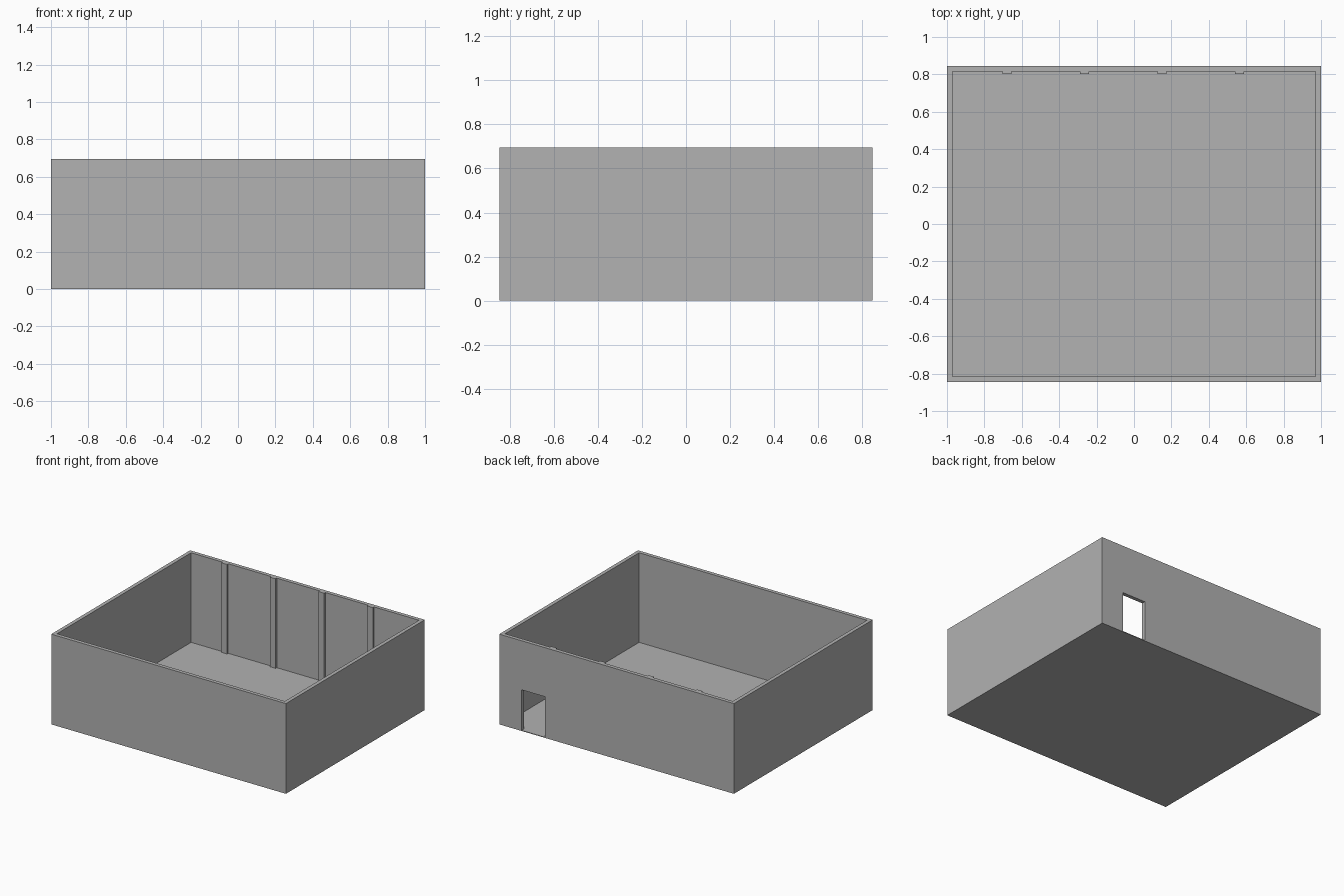
import bpy
import bmesh

# Remove the default cube only
default = bpy.data.objects.get("Cube")
if default:
    bpy.data.objects.remove(default, do_unlink=True)

X, Y, TOP = 1.0, 0.845, 0.695    # outer half sizes and height
WALL, FLOOR = 0.029, 0.005       # wall and floor thickness
DOOR_L, DOOR_R, DOOR_TOP = 0.61, 0.81, 0.317

grey = bpy.data.materials.new("plain grey")
grey.use_nodes = True
colour = (0.445, 0.445, 0.445, 1)
grey.diffuse_color = colour
grey.node_tree.nodes["Principled BSDF"].inputs["Base Color"].default_value = colour


def add_object(name, bm):
    bmesh.ops.recalc_face_normals(bm, faces=bm.faces)
    mesh = bpy.data.meshes.new(name)
    bm.to_mesh(mesh)
    bm.free()
    mesh.materials.append(grey)
    obj = bpy.data.objects.new(name, mesh)
    bpy.context.collection.objects.link(obj)
    return obj


def box(name, low, high):
    bm = bmesh.new()
    bmesh.ops.create_cube(bm, size=1)
    for v in bm.verts:
        v.co = [high[i] if v.co[i] > 0 else low[i] for i in range(3)]
    return add_object(name, bm)


def rectangle(bm, x, y):
    corners = ((-x, -y), (x, -y), (x, y), (-x, y))
    return [bm.verts.new((a, b, FLOOR)) for a, b in corners]


# Floor slab
box("floor", (-X, -Y, 0), (X, Y, FLOOR))

# Wall ring, extruded from a mitred plan
bm = bmesh.new()
outer = rectangle(bm, X, Y)
inner = rectangle(bm, X - WALL, Y - WALL)
for i in range(4):
    j = (i + 1) % 4
    bm.faces.new((outer[i], outer[j], inner[j], inner[i]))
ring = bmesh.ops.extrude_face_region(bm, geom=bm.faces[:])
for v in ring["geom"]:
    if isinstance(v, bmesh.types.BMVert):
        v.co.z = TOP
walls = add_object("walls", bm)

# Doorway through the back wall
cutter = box("doorway_cutter", (DOOR_L, Y - 2 * WALL, -0.1), (DOOR_R, Y + WALL, DOOR_TOP))
cutter.hide_render = True
cutter.hide_viewport = True
cut = walls.modifiers.new("doorway", "BOOLEAN")
cut.operation = "DIFFERENCE"
cut.solver = "EXACT"
cut.object = cutter

# Pilasters on the inside of the back wall
for i in range(4):
    x = -0.679 + i * 0.414
    box(f"pilaster_{i + 1}", (x - 0.024, Y - 0.043, FLOOR), (x + 0.024, Y - WALL, TOP))
